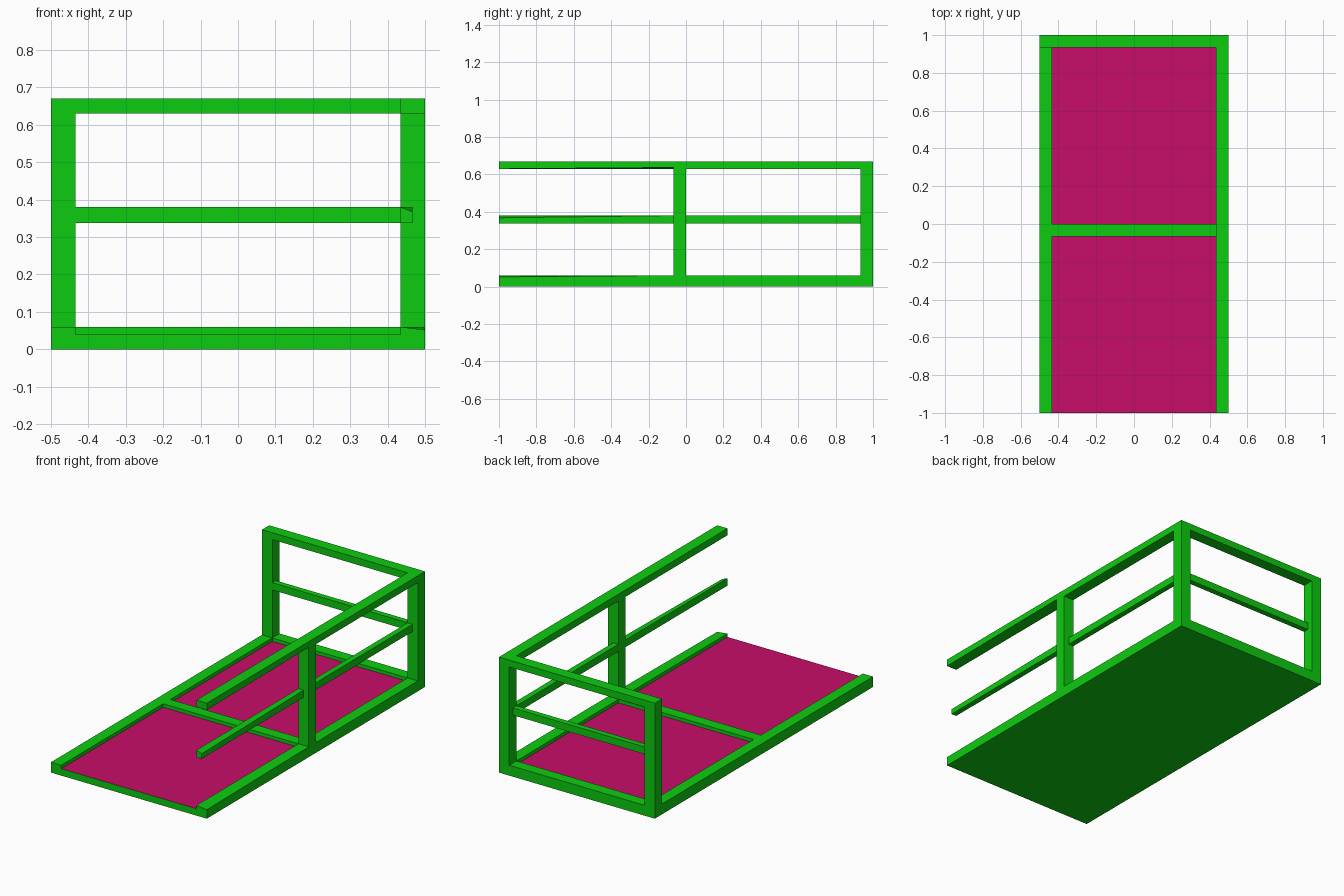
import bpy

default = bpy.data.objects.get("Cube")
if default:
    bpy.data.objects.remove(default, do_unlink=True)


def make_material(name, colour):
    mat = bpy.data.materials.new(name)
    mat.use_nodes = True
    mat.diffuse_color = colour
    mat.node_tree.nodes["Principled BSDF"].inputs["Base Color"].default_value = colour
    return mat


green = make_material("bright green", (0.004, 0.6, 0.005, 1))
pink = make_material("deep pink", (0.57, 0.004, 0.14, 1))

HALF_W, HALF_L = 0.5, 1.0
IN_X, IN_Y = 0.434, 0.934         # inner edges of the frame
MID_X, MID_Y = 0.467, 0.967       # outer edges of the thin middle rails
FLOOR, CURB = 0.04, 0.06
RAIL_LOW, RAIL_HIGH = 0.338, 0.38
TOP_LOW, TOP = 0.63, 0.67
POST_Y = -0.066                   # front of the middle post


def box(name, xs, ys, zs, nudge=None):
    """Box from ranges; nudge = (corner as 0/1 per axis, z offset)."""
    corners = [(i, j, k) for i in (0, 1) for j in (0, 1) for k in (0, 1)]
    verts = []
    for c in corners:
        z = zs[c[2]]
        if nudge and c == nudge[0]:
            z += nudge[1]
        verts.append((xs[c[0]], ys[c[1]], z))
    faces = [(0, 1, 3, 2), (4, 6, 7, 5), (0, 4, 5, 1),
             (2, 3, 7, 6), (0, 2, 6, 4), (1, 5, 7, 3)]
    mesh = bpy.data.meshes.new(name)
    mesh.from_pydata(verts, [], faces)
    mesh.materials.append(green)
    mesh.update()
    obj = bpy.data.objects.new(name, mesh)
    bpy.context.collection.objects.link(obj)
    return obj


right_x = (IN_X, HALF_W)
left_x = (-HALF_W, -IN_X)
full_x = (-HALF_W, HALF_W)
inner_x = (-IN_X, IN_X)
back_y = (IN_Y, HALF_L)

# Floor slab with a pink upper surface
floor = box("floor", full_x, (-HALF_L, HALF_L), (0, FLOOR))
floor.data.materials.append(pink)
for face in floor.data.polygons:
    face.material_index = 1 if face.normal.z > 0.5 else 0

# Low curbs around the floor and the cross beam
box("open_side_curb", left_x, (-HALF_L, IN_Y), (FLOOR, CURB))
box("rail_side_curb_back", right_x, (POST_Y, IN_Y), (FLOOR, CURB))
box("rail_side_curb_front", right_x, (-HALF_L, POST_Y), (FLOOR, CURB),
    ((1, 0, 1), -0.008))
box("back_curb", inner_x, back_y, (FLOOR, CURB))
box("cross_beam", inner_x, (POST_Y, 0), (FLOOR, CURB))

# Posts
box("back_post_open_side", left_x, back_y, (FLOOR, TOP_LOW))
box("back_post_rail_side", right_x, back_y, (FLOOR, TOP_LOW))
box("middle_post", right_x, (POST_Y, 0), (CURB, TOP_LOW))

# Top rails
box("back_top_rail", full_x, back_y, (TOP_LOW, TOP))
box("side_top_rail_back", right_x, (POST_Y, IN_Y), (TOP_LOW, TOP))
box("side_top_rail_front", right_x, (-HALF_L, POST_Y), (TOP_LOW, TOP),
    ((1, 1, 0), 0.007))

# Thin middle rails
box("back_middle_rail", inner_x, (IN_Y, MID_Y), (RAIL_LOW, RAIL_HIGH))
box("side_middle_rail_back", (IN_X, MID_X), (0, IN_Y), (RAIL_LOW, RAIL_HIGH))
box("side_middle_rail_front", (IN_X, MID_X), (-HALF_L, POST_Y),
    (RAIL_LOW, RAIL_HIGH), ((1, 0, 1), -0.012))
